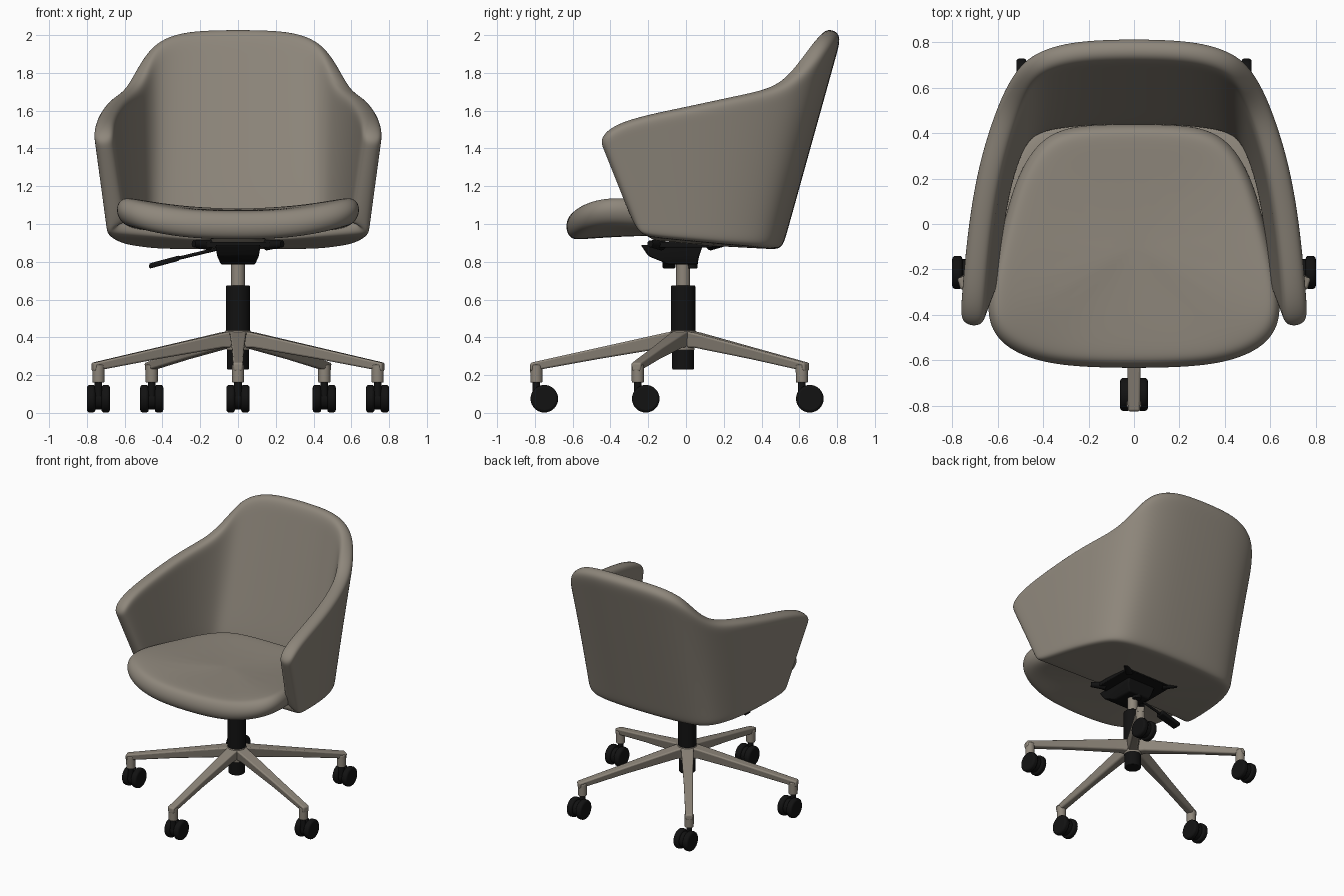
import bpy, bmesh, math
from mathutils import Vector, Matrix

cube = bpy.data.objects.get("Cube")
if cube:
    bpy.data.objects.remove(cube, do_unlink=True)


def material(name, rgb, rough):
    m = bpy.data.materials.new(name)
    m.use_nodes = True
    m.diffuse_color = (*rgb, 1)
    node = m.node_tree.nodes["Principled BSDF"]
    node.inputs["Base Color"].default_value = (*rgb, 1)
    node.inputs["Roughness"].default_value = rough
    return m


FABRIC = material("taupe upholstery", (0.27, 0.24, 0.198), 0.8)
METAL = material("warm grey metal", (0.27, 0.238, 0.195), 0.6)
BLACK = material("black plastic", (0.006, 0.006, 0.006), 0.6)


def finish(name, bm, mat, bevel=0.0, soft=False):
    """Turn a bmesh into a shaded object."""
    mesh = bpy.data.meshes.new(name)
    bm.to_mesh(mesh)
    bm.free()
    ob = bpy.data.objects.new(name, mesh)
    bpy.context.collection.objects.link(ob)
    mesh.materials.append(mat)
    if soft:
        for p in mesh.polygons:
            p.use_smooth = True
        return ob
    if bevel:
        mod = ob.modifiers.new("Bevel", 'BEVEL')
        mod.width, mod.segments, mod.limit_method = bevel, 3, 'ANGLE'
    bpy.ops.object.select_all(action='DESELECT')
    ob.select_set(True)
    bpy.context.view_layer.objects.active = ob
    bpy.ops.object.shade_smooth_by_angle(angle=math.radians(40))
    return ob


def subdivide(ob):
    mod = ob.modifiers.new("Subdivision", 'SUBSURF')
    mod.levels = mod.render_levels = 3


def rod(name, a, b, r1, r2, mat, bevel=0.0, sides=32):
    """Cylinder or cone between two points."""
    a, b = Vector(a), Vector(b)
    turn = (b - a).to_track_quat('Z', 'Y').to_matrix().to_4x4()
    bm = bmesh.new()
    bmesh.ops.create_cone(bm, cap_ends=True, segments=sides, radius1=r1, radius2=r2,
                          depth=(b - a).length,
                          matrix=Matrix.Translation((a + b) / 2) @ turn)
    return finish(name, bm, mat, bevel)


def loft(name, rings, mat, bevel=0.0, soft=False):
    """Skin closed rings and cap both ends."""
    bm = bmesh.new()
    loops = [[bm.verts.new(p) for p in ring] for ring in rings]
    n = len(loops[0])
    for a, b in zip(loops, loops[1:]):
        for i in range(n):
            bm.faces.new((a[i], a[(i + 1) % n], b[(i + 1) % n], b[i]))
    bm.faces.new(loops[0])
    bm.faces.new(loops[-1])
    bmesh.ops.recalc_face_normals(bm, faces=bm.faces)
    return finish(name, bm, mat, bevel, soft)


def rect(hx, y0, y1, z):
    return [(-hx, y0, z), (hx, y0, z), (hx, y1, z), (-hx, y1, z)]


# Wraparound shell: each column runs from rim to bottom, then under the seat
columns = [  # rim point, bottom point
    ((0.768, -0.455, 1.44), (0.695, -0.26, 0.95)),
    ((0.768, -0.37, 1.54), (0.69, -0.18, 0.93)),
    ((0.735, 0.0, 1.615), (0.665, 0.05, 0.91)),
    ((0.685, 0.28, 1.675), (0.62, 0.25, 0.89)),
    ((0.615, 0.5, 1.715), (0.56, 0.39, 0.88)),
    ((0.56, 0.63, 1.81), (0.49, 0.455, 0.87)),
    ((0.48, 0.75, 1.94), (0.40, 0.485, 0.865)),
    ((0.33, 0.81, 2.0), (0.28, 0.5, 0.865)),
    ((0.15, 0.83, 2.015), (0.13, 0.51, 0.865)),
]
flip = Vector((-1, 1, 1))
half = [(Vector(a), Vector(b)) for a, b in columns]
full = half + [(a * flip, b * flip) for a, b in reversed(half)]

bm = bmesh.new()
grid = []
for top, low in full:
    pts = [top.lerp(low, t) for t in (0, 0.1, 0.35, 0.65, 0.92, 1)]
    centre = Vector((0, -0.15, 0.9))
    pts += [low.lerp(centre, k) for k in (0.1, 0.45, 0.9)]
    grid.append([bm.verts.new(p) for p in pts])
for a, b in zip(grid, grid[1:]):
    for r in range(len(a) - 1):
        bm.faces.new((a[r], a[r + 1], b[r + 1], b[r]))
shell = finish("shell", bm, FABRIC, soft=True)
mod = shell.modifiers.new("Solidify", 'SOLIDIFY')
mod.thickness, mod.offset = 0.11, -1
subdivide(shell)

# Seat cushion: scaled outlines, upturned at the sides and drooping at the nose
side = [(0.2, -0.635), (0.42, -0.61), (0.58, -0.54), (0.655, -0.42), (0.63, -0.22),
        (0.57, 0.02), (0.52, 0.2), (0.43, 0.36), (0.3, 0.43), (0.12, 0.44)]
outline = side + [(-x, y) for x, y in reversed(side)]


def cushion_ring(k, z):
    ring = []
    for x, y in outline:
        x, y = x * k, -0.1 + (y + 0.1) * k
        front = min(1, max(0, (0.3 - y) / 0.6))
        lift = 0.065 * front * (x / 0.62) ** 2
        droop = 0.03 * max(0, (-y - 0.45) / 0.18)
        ring.append((x, y, z + lift - droop))
    return ring


seat = loft("seat_cushion", [cushion_ring(k, z) for k, z in (
    (0.4, 0.935), (0.82, 0.93), (0.95, 0.935), (1.0, 0.985),
    (1.0, 1.035), (0.95, 1.082), (0.85, 1.085), (0.4, 1.075))], FABRIC, soft=True)
subdivide(seat)

# Under-seat mechanism
CY = -0.015
loft("mount_plate", [rect(0.2, -0.17, 0.17, z) for z in (0.875, 0.905)], BLACK, 0.005)
for sx in (-1, 1):
    for sy in (-1, 1):
        rod("mount_ear", (sx * 0.15, sy * 0.13, 0.89), (sx * 0.235, sy * 0.19, 0.895),
            0.03, 0.018, BLACK, sides=12)
loft("tilt_housing", [rect(0.09, -0.09, 0.06, 0.785), rect(0.11, -0.2, 0.07, 0.83),
                      rect(0.12, -0.24, 0.09, 0.89)], BLACK, 0.01)
rod("tension_knob", (0, 0.03, 0.765), (0, 0.03, 0.82), 0.03, 0.035, BLACK, 0.004)
rod("lever_arm", (-0.08, -0.09, 0.875), (-0.33, -0.09, 0.815), 0.009, 0.009, BLACK, sides=12)
paddle = [[(x, y, z + h) for y, h in ((-0.125, -0.014), (-0.055, -0.014),
                                      (-0.055, 0.014), (-0.125, 0.014))]
          for x, z in ((-0.31, 0.82), (-0.47, 0.777))]
loft("lever_paddle", paddle, BLACK, 0.008)

# Gas lift and hub
rod("gas_rod", (0, CY, 0.66), (0, CY, 0.82), 0.037, 0.037, METAL)
rod("column_cover", (0, CY, 0.43), (0, CY, 0.675), 0.064, 0.064, BLACK, 0.006)
rod("hub", (0, CY, 0.33), (0, CY, 0.437), 0.06, 0.068, METAL, 0.008)
rod("column_foot", (0, CY, 0.23), (0, CY, 0.34), 0.058, 0.058, BLACK, 0.006)

# Five legs, each with a stem and twin-wheel caster
for i in range(5):
    ang = math.radians(-90 + 72 * i)
    out = Vector((math.cos(ang), math.sin(ang), 0))
    across = Vector((-out.y, out.x, 0))
    base = Vector((0, CY, 0))
    rings = []
    for r, w_top, w_low, z0, z1 in ((0.0, 0.05, 0.035, 0.345, 0.44),
                                    (0.09, 0.045, 0.03, 0.345, 0.425),
                                    (0.45, 0.034, 0.022, 0.285, 0.345),
                                    (0.81, 0.028, 0.024, 0.22, 0.265)):
        rings.append([base + out * r + across * w + Vector((0, 0, z)) for w, z in
                      ((-w_low, z0), (w_low, z0), (w_top, z1), (-w_top, z1))])
    loft("leg", rings, METAL, 0.01)
    foot = base + out * 0.777
    up = Vector((0, 0, 1))
    rod("leg_stem", foot + up * 0.16, foot + up * 0.255, 0.032, 0.033, METAL, 0.006)
    rod("caster_pin", foot + up * 0.09, foot + up * 0.165, 0.02, 0.02, BLACK, sides=16)
    axle = foot + Vector((0, 0.042, 0.075))
    for s in (-1, 1):
        rod("caster_wheel", axle + Vector((s * 0.016, 0, 0)), axle + Vector((s * 0.061, 0, 0)),
            0.073, 0.073, BLACK, 0.014)
    rod("caster_hood", axle - Vector((0.03, 0, 0)), axle + Vector((0.03, 0, 0)),
        0.058, 0.058, BLACK)
